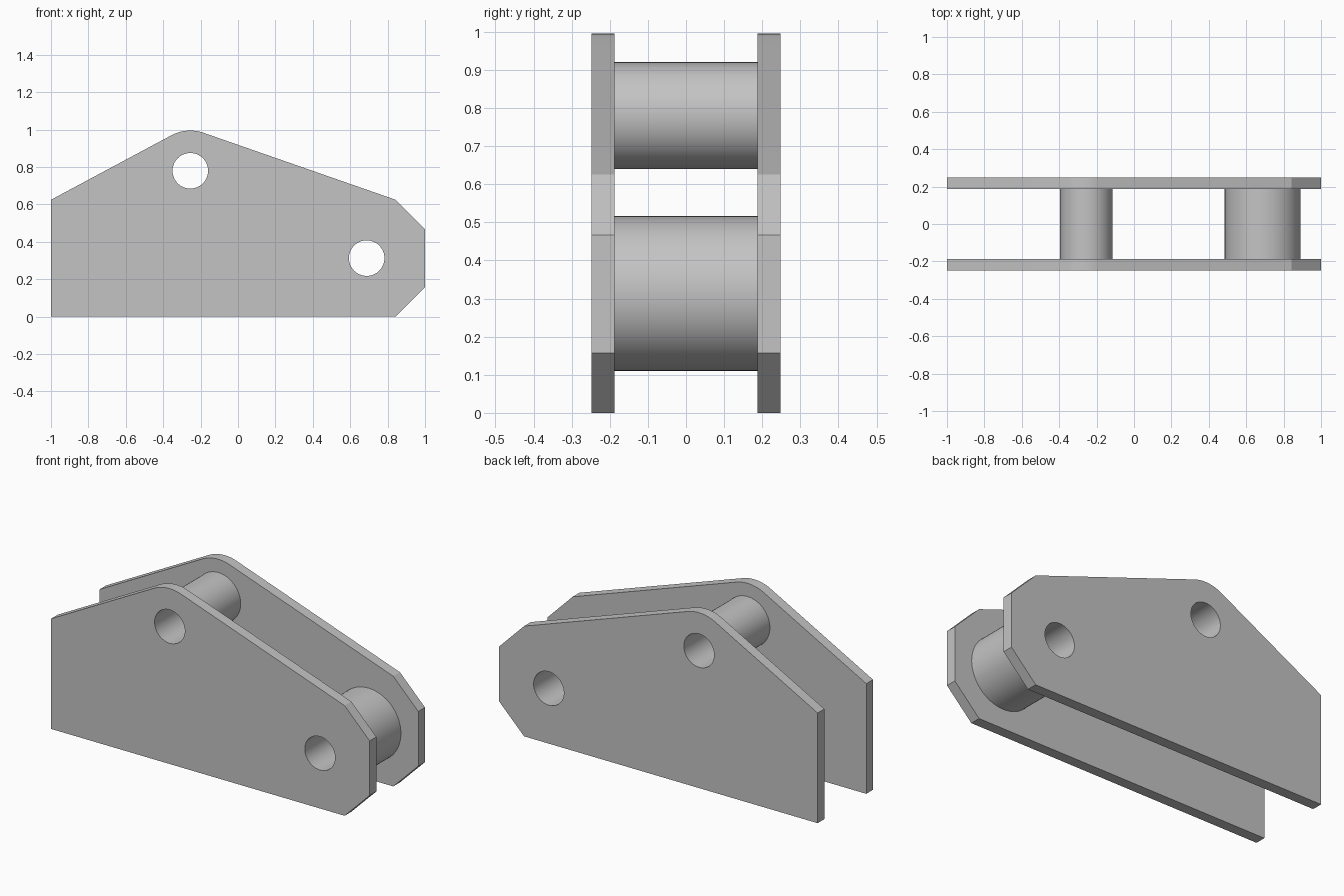
import bpy, bmesh
from math import cos, sin, radians, tau

cube = bpy.data.objects.get("Cube")
if cube:
    bpy.data.objects.remove(cube, do_unlink=True)

# One plain steel colour
steel = bpy.data.materials.new("steel_grey")
steel.use_nodes = True
COLOUR = (0.55, 0.55, 0.55, 1)
steel.diffuse_color = COLOUR
steel.node_tree.nodes["Principled BSDF"].inputs["Base Color"].default_value = COLOUR

UPPER, LOWER = (-0.255, 0.78), (0.688, 0.313)   # pin centres in x, z
BORE, SEGMENTS = 0.095, 64
INNER, OUTER = 0.188, 0.248                     # plate faces in y


def circle(centre, radius):
    return [(centre[0] + radius * cos(tau * i / SEGMENTS),
             centre[1] + radius * sin(tau * i / SEGMENTS)) for i in range(SEGMENTS)]


def extrude_outline(name, loops, y0, y1):
    """Fill an outline with holes in the xz plane and extrude it along y."""
    bm = bmesh.new()
    edges = []
    for loop in loops:
        verts = [bm.verts.new((x, y0, z)) for x, z in loop]
        edges += [bm.edges.new((a, b)) for a, b in zip(verts, verts[1:] + verts[:1])]
    bmesh.ops.triangle_fill(bm, edges=edges, use_beauty=True, normal=(0, -1, 0))
    result = bmesh.ops.extrude_face_region(bm, geom=bm.faces[:], use_keep_orig=True)
    moved = [g for g in result["geom"] if isinstance(g, bmesh.types.BMVert)]
    bmesh.ops.translate(bm, verts=moved, vec=(0, y1 - y0, 0))
    bmesh.ops.recalc_face_normals(bm, faces=bm.faces[:])
    mesh = bpy.data.meshes.new(name)
    bm.to_mesh(mesh)
    bm.free()
    mesh.materials.append(steel)
    obj = bpy.data.objects.new(name, mesh)
    bpy.context.collection.objects.link(obj)
    bpy.ops.object.select_all(action="DESELECT")
    obj.select_set(True)
    bpy.context.view_layer.objects.active = obj
    bpy.ops.object.shade_smooth_by_angle(angle=radians(20))
    return obj


# Side plates: chamfered nose and a rounded peak concentric with the upper pin
peak = [(UPPER[0] + 0.215 * cos(radians(a)), UPPER[1] + 0.215 * sin(radians(a)))
        for a in [71 + 47 * i / 16 for i in range(17)]]
outline = [(-1, 0), (0.843, 0), (1, 0.157), (1, 0.467), (0.843, 0.625)] + peak + [(-1, 0.625)]
for name, side in (("front_plate", -1), ("back_plate", 1)):
    extrude_outline(name, [outline, circle(UPPER, BORE), circle(LOWER, BORE)],
                    side * INNER, side * OUTER)

# Spacer tubes between the plates
for name, centre, radius in (("upper_spacer", UPPER, 0.14), ("lower_spacer", LOWER, 0.203)):
    extrude_outline(name, [circle(centre, radius), circle(centre, BORE)], -INNER, INNER)
